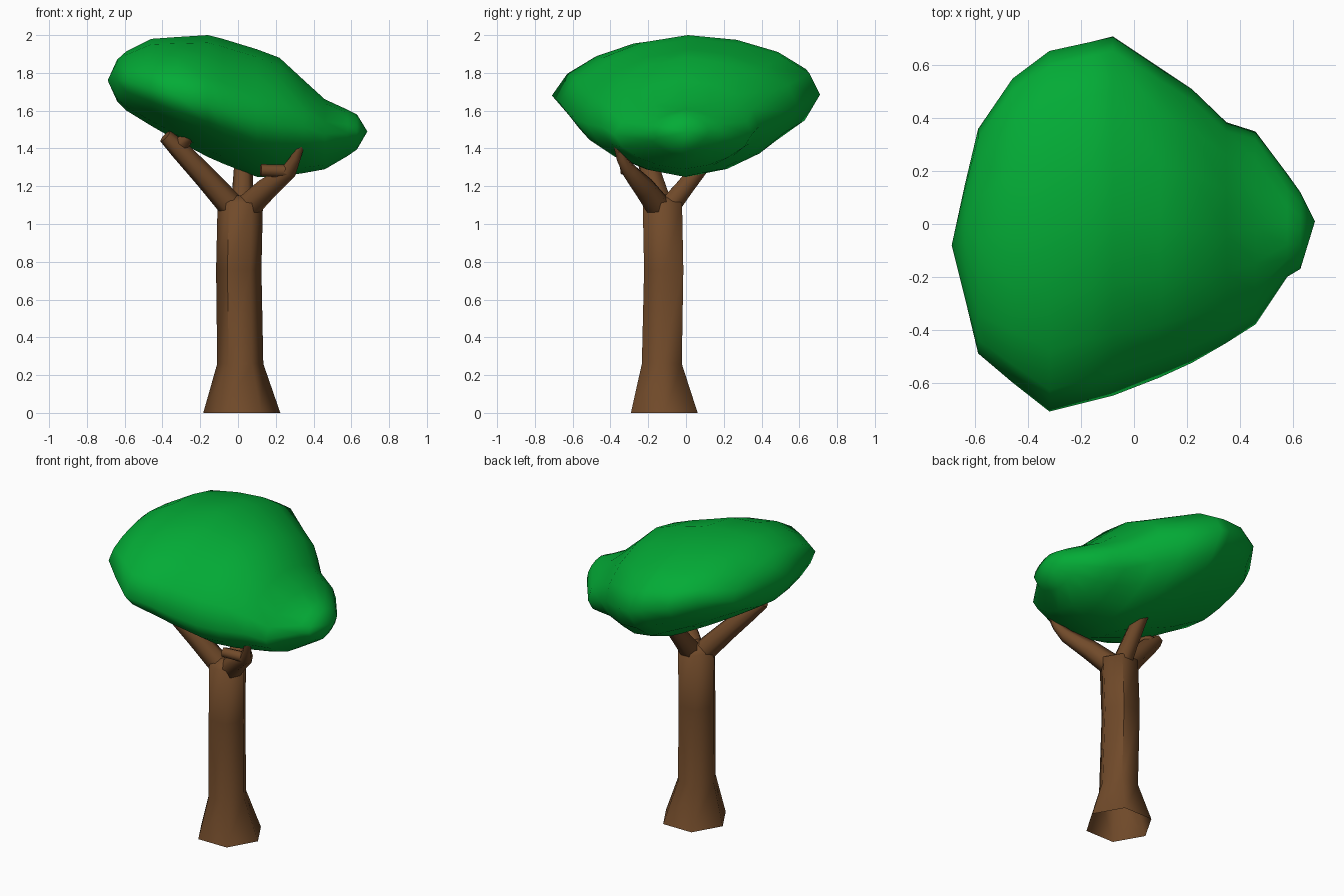
import bpy, bmesh, math
from mathutils import Vector

if "Cube" in bpy.data.objects:
    bpy.data.objects.remove(bpy.data.objects["Cube"])


def material(name, rgb):
    m = bpy.data.materials.new(name)
    m.diffuse_color = (*rgb, 1)
    m.use_nodes = True
    m.node_tree.nodes["Principled BSDF"].inputs["Base Color"].default_value = m.diffuse_color
    return m


BARK = material("bark_brown", (0.165, 0.069, 0.023))
LEAF = material("leaf_green", (0.001, 0.41, 0.037))


def loft(name, rings, mat, cap_start=True, cap_end=True, angle=60):
    """Skin a list of rings; a ring with one point is a pole."""
    bm = bmesh.new()
    vs = [[bm.verts.new(p) for p in r] for r in rings]
    for a, b in zip(vs, vs[1:]):
        n = max(len(a), len(b))
        for i in range(n):
            j = (i + 1) % n
            if len(a) == 1:
                bm.faces.new((a[0], b[j], b[i]))
            elif len(b) == 1:
                bm.faces.new((a[i], a[j], b[0]))
            else:
                bm.faces.new((a[i], a[j], b[j], b[i]))
    if cap_start and len(vs[0]) > 2:
        bm.faces.new(vs[0][::-1])
    if cap_end and len(vs[-1]) > 2:
        bm.faces.new(vs[-1])
    bmesh.ops.recalc_face_normals(bm, faces=bm.faces)
    me = bpy.data.meshes.new(name)
    bm.to_mesh(me)
    bm.free()
    me.materials.append(mat)
    ob = bpy.data.objects.new(name, me)
    bpy.context.collection.objects.link(ob)
    bpy.ops.object.select_all(action='DESELECT')
    ob.select_set(True)
    bpy.context.view_layer.objects.active = ob
    bpy.ops.object.shade_smooth_by_angle(angle=math.radians(angle))
    return ob


def tube(name, path, mat=BARK, sides=6, **kw):
    """Tapered tube along (x, y, z, radius) points."""
    pts = [Vector(p[:3]) for p in path]
    rings = []
    for i, p in enumerate(path):
        d = pts[min(i + 1, len(pts) - 1)] - pts[max(i - 1, 0)]
        q = Vector((0, 0, 1)).rotation_difference(d.normalized())
        if kw.get("flat"):
            q.identity()
        rings.append([pts[i] + q @ Vector((p[3] * math.cos(t), p[3] * math.sin(t), 0))
                      for t in (2 * math.pi * k / sides for k in range(sides))])
    return loft(name, rings, mat, cap_start=kw.get("cap_start", True))


# Six-sided trunk with flared, open foot
tube("trunk", [(0.02, -0.115, 0, 0.204), (0.012, -0.128, 0.26, 0.122),
               (0.004, -0.118, 0.76, 0.12), (0.012, -0.125, 1.11, 0.12),
               (0.005, -0.12, 1.15, 0.05)], cap_start=False, flat=True)

# Three main branches
tube("left_branch", [(-0.03, -0.135, 1.09, 0.07), (-0.17, -0.18, 1.245, 0.06),
                     (-0.31, -0.225, 1.395, 0.052), (-0.385, -0.25, 1.465, 0.038)])
tube("right_branch", [(0.05, -0.145, 1.09, 0.07), (0.155, -0.22, 1.19, 0.06),
                      (0.27, -0.30, 1.28, 0.042), (0.305, -0.345, 1.35, 0.027),
                      (0.33, -0.365, 1.42, 0.022)])
tube("back_branch", [(0.02, -0.09, 1.09, 0.065), (0.025, -0.01, 1.19, 0.055),
                     (0.03, 0.14, 1.38, 0.045)])

# Short twigs at the branch forks
tube("left_twig", [(-0.31, -0.225, 1.41, 0.045), (-0.26, -0.27, 1.465, 0.032),
                   (-0.2, -0.30, 1.49, 0.02)])
tube("right_twig", [(0.27, -0.30, 1.28, 0.035), (0.12, -0.32, 1.285, 0.032)])

# Leaning crown: rounded sections along x (x, y_min, y_max, z_min, z_max)
sections = [(-0.64, -0.28, 0.15, 1.65, 1.87), (-0.59, -0.49, 0.36, 1.60, 1.915),
            (-0.46, -0.60, 0.55, 1.52, 1.98), (-0.32, -0.71, 0.655, 1.44, 1.99),
            (-0.16, -0.67, 0.69, 1.355, 2.0), (-0.08, -0.65, 0.71, 1.32, 1.98),
            (0.10, -0.58, 0.59, 1.25, 1.925), (0.22, -0.525, 0.51, 1.25, 1.88),
            (0.35, -0.45, 0.385, 1.27, 1.76), (0.46, -0.38, 0.35, 1.29, 1.66),
            (0.58, -0.20, 0.19, 1.36, 1.605), (0.63, -0.17, 0.12, 1.395, 1.58)]
N = 16


def crown_point(x, y0, y1, z0, z1, t):
    """Section point: slimmer below and in front, rounder at the upper back."""
    c, s = math.cos(t), math.sin(t)
    p = 1.95 if c > 0 and s > 0 else 1.65
    r = (abs(c) ** p + abs(s) ** p) ** (-1 / p)
    c, s = c * r, s * r
    tilt = 0.035 * c * (1 - abs(s)) if -0.5 < x < 0.3 else 0
    return (x, (y0 + y1) / 2 + (y1 - y0) / 2 * c,
            (z0 + z1) / 2 + (z1 - z0) / 2 * s + tilt)


rings = [[(-0.69, -0.08, 1.76)]]
for sec in sections:
    rings.append([crown_point(*sec, 2 * math.pi * k / N) for k in range(N)])
rings.append([(0.685, 0.01, 1.49)])
loft("leaf_crown", rings, LEAF, angle=80)
